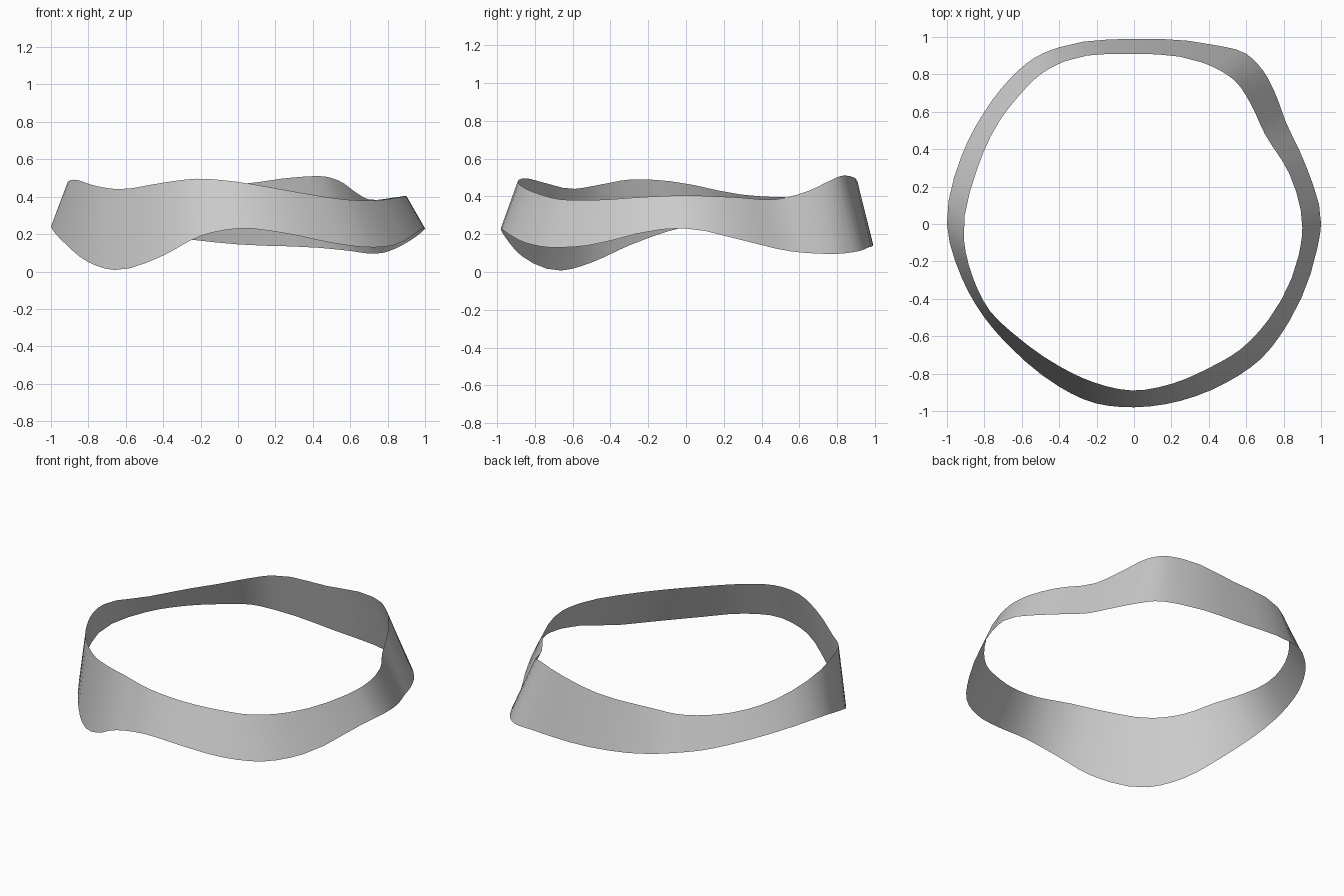
import bpy
import bmesh
from mathutils import Vector

STEPS = 3  # faces between neighbouring control points

cube = bpy.data.objects.get("Cube")
if cube:
    bpy.data.objects.remove(cube, do_unlink=True)

# Lower rim: the wide outer edge, counter-clockwise from +x
lower_rim = [
    (1, 0, .23), (.92, .31, .165), (.81, .55, .11), (.75, .71, .097),
    (.69, .82, .097), (.6, .91, .11), (.43, .957, .127), (0, .99, .145),
    (-.4, .945, .19), (-.53, .89, .21), (-.66, .78, .22), (-.8, .6, .24),
    (-.92, .37, .255), (-1, 0, .24), (-.92, -.29, .145), (-.8, -.5, .05),
    (-.66, -.66, .008), (-.4, -.87, .085), (-.2, -.96, .19), (0, -.98, .23),
    (.25, -.945, .205), (.49, -.85, .155), (.68, -.72, .13),
    (.83, -.52, .14), (.98, -.13, .225),
]

# Upper rim: the narrower inner edge, matched point for point
upper_rim = [
    (.9, -.02, .405), (.83, .27, .395), (.7, .48, .385), (.62, .65, .43),
    (.54, .765, .485), (.47, .815, .507), (.36, .865, .508), (0, .91, .465),
    (-.37, .87, .45), (-.5, .8, .42), (-.62, .68, .4), (-.72, .55, .395),
    (-.84, .29, .41), (-.91, -.08, .48), (-.86, -.29, .49), (-.77, -.465, .46),
    (-.64, -.59, .44), (-.4, -.76, .475), (-.22, -.845, .496), (-.01, -.89, .48),
    (.2, -.855, .445), (.4, -.77, .41), (.57, -.67, .385),
    (.72, -.51, .38), (.88, -.17, .4),
]


def smooth_loop(points, steps):
    """Closed Hermite curve through the points, weighted by chord length."""
    pts = [Vector(p) for p in points]
    count = len(pts)
    chords = [(pts[(i + 1) % count] - pts[i]).length for i in range(count)]
    slopes = []
    for i in range(count):
        before, after = chords[i - 1], chords[i]
        rise_in = (pts[i] - pts[i - 1]) / before
        rise_out = (pts[(i + 1) % count] - pts[i]) / after
        slopes.append((rise_in * after + rise_out * before) / (before + after))
    result = []
    for i in range(count):
        j = (i + 1) % count
        for k in range(steps):
            t = k / steps
            ease = t * t * (3 - 2 * t)
            leave = t * (1 - t) ** 2 * chords[i]
            arrive = t * t * (t - 1) * chords[i]
            result.append(pts[i].lerp(pts[j], ease)
                          + slopes[i] * leave + slopes[j] * arrive)
    return result


def make_material(name, colour):
    mat = bpy.data.materials.new(name)
    mat.use_nodes = True
    mat.diffuse_color = colour
    mat.node_tree.nodes["Principled BSDF"].inputs["Base Color"].default_value = colour
    return mat


# Thin open band joining the two rims
bm = bmesh.new()
low = [bm.verts.new(p) for p in smooth_loop(lower_rim, STEPS)]
high = [bm.verts.new(p) for p in smooth_loop(upper_rim, STEPS)]
for i in range(len(low)):
    j = (i + 1) % len(low)
    face = bm.faces.new((low[i], low[j], high[j], high[i]))
    face.smooth = True
mesh = bpy.data.meshes.new("wavy_band")
bm.to_mesh(mesh)
bm.free()
mesh.materials.append(make_material("light grey", (.6, .6, .6, 1)))

band = bpy.data.objects.new("wavy_band", mesh)
bpy.context.collection.objects.link(band)
